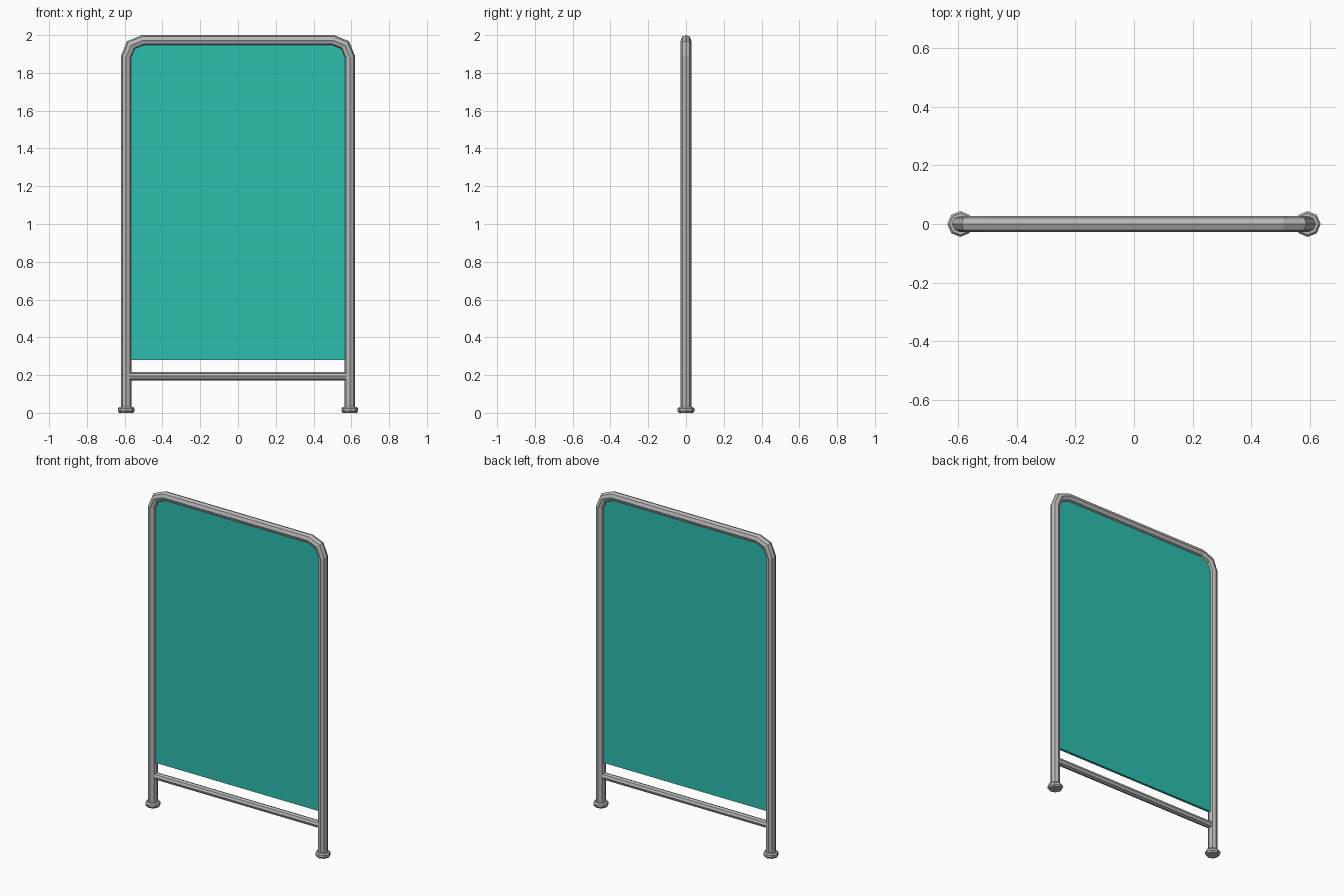
import bpy, bmesh, math
from mathutils import Vector

if "Cube" in bpy.data.objects:
    bpy.data.objects.remove(bpy.data.objects["Cube"])


def material(name, rgb):
    m = bpy.data.materials.new(name)
    m.diffuse_color = (*rgb, 1)
    m.use_nodes = True
    m.node_tree.nodes["Principled BSDF"].inputs["Base Color"].default_value = m.diffuse_color
    return m


GREY = material("grey metal", (0.48, 0.48, 0.48))
TEAL = material("teal panel", (0.026, 0.52, 0.43))


def finish(name, bm, mat):
    bmesh.ops.recalc_face_normals(bm, faces=bm.faces)
    me = bpy.data.meshes.new(name)
    bm.to_mesh(me)
    bm.free()
    me.materials.append(mat)
    ob = bpy.data.objects.new(name, me)
    bpy.context.collection.objects.link(ob)
    return ob


def loft(bm, rings):
    n = len(rings[0])
    vs = [[bm.verts.new(p) for p in r] for r in rings]
    for a, b in zip(vs, vs[1:]):
        for i in range(n):
            j = (i + 1) % n
            bm.faces.new((a[i], a[j], b[j], b[i]))
    bm.faces.new(vs[0])
    bm.faces.new(vs[-1])


def tube(name, pts, r, mat, sides=8):
    """Sweep a round section along an xz path with mitred joints."""
    pts = [Vector((x, 0, z)) for x, z in pts]
    rings = []
    for i, p in enumerate(pts):
        d0 = (p - pts[max(i - 1, 0)]).normalized()
        d1 = (pts[min(i + 1, len(pts) - 1)] - p).normalized()
        t = (d0 + d1).normalized()
        miter = 1 / t.dot(d1 if d1.length else d0)
        side = Vector((t.z, 0, -t.x)) * miter
        rings.append([p + side * r * math.cos(a) + Vector((0, r * math.sin(a), 0))
                      for a in (2 * math.pi * k / sides for k in range(sides))])
    bm = bmesh.new()
    loft(bm, rings)
    return finish(name, bm, mat)


def arch(half_w, top, rad, bottom, steps):
    """Upside-down U outline with rounded upper corners."""
    left = [(-half_w, bottom)]
    for k in range(steps + 1):
        a = math.pi / 2 * k / steps
        left.append((-half_w + rad - rad * math.cos(a), top - rad + rad * math.sin(a)))
    return left + [(-x, z) for x, z in reversed(left)]


LEG_X, R = 0.592, 0.028

# Bent tube frame: both legs and the top rail
tube("tube_frame", arch(LEG_X, 2 - R, 0.088, 0.01, 2), R, GREY)

# Lower cross bar
tube("cross_bar", [(-LEG_X + 0.012, 0.194), (LEG_X - 0.012, 0.194)], 0.022, GREY)

# Rubber-style feet with bevelled rims
for name, x in (("left_foot", -LEG_X), ("right_foot", LEG_X)):
    bm = bmesh.new()
    loft(bm, [[(x + r * math.cos(math.pi * k / 4), r * math.sin(math.pi * k / 4), z)
               for k in range(8)]
              for r, z in ((0.037, 0), (0.044, 0.009), (0.044, 0.023), (0.037, 0.031))])
    finish(name, bm, GREY)

# Panel, its edges tucked inside the tube
bm = bmesh.new()
outline = arch(LEG_X - 0.015, 2 - R - 0.015, 0.075, 0.28, 2)
loft(bm, [[(x, y, z) for x, z in outline] for y in (-0.008, 0.008)])
finish("screen_panel", bm, TEAL)
